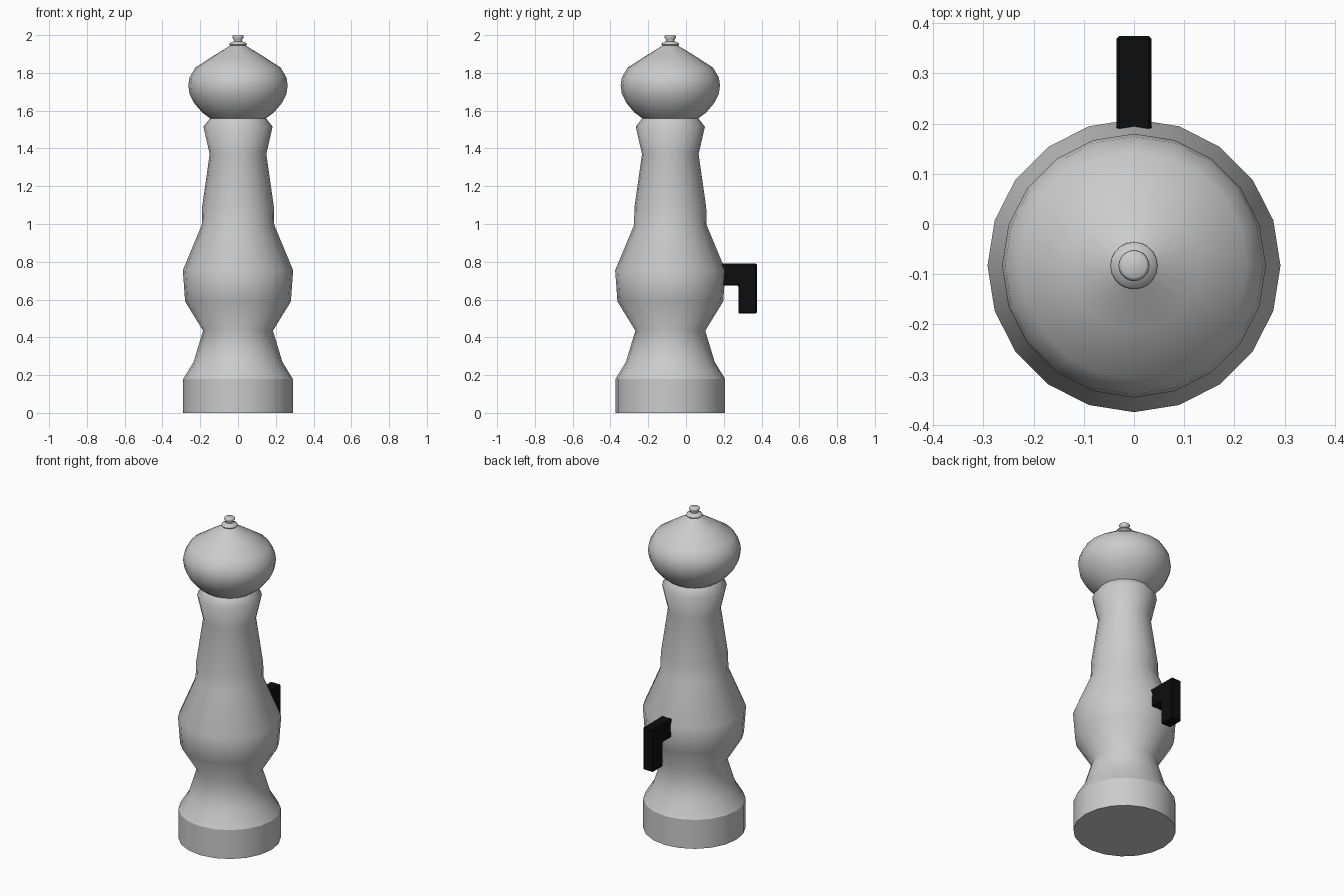
import bpy, bmesh, math

if "Cube" in bpy.data.objects:
    bpy.data.objects.remove(bpy.data.objects["Cube"])

CY = -0.083   # y of the mill's turning axis
SIDES = 20


def shade(obj, angle):
    bpy.ops.object.select_all(action='DESELECT')
    obj.select_set(True)
    bpy.context.view_layer.objects.active = obj
    bpy.ops.object.shade_smooth_by_angle(angle=math.radians(angle))


def make_object(name, bm):
    bmesh.ops.recalc_face_normals(bm, faces=bm.faces)
    mesh = bpy.data.meshes.new(name)
    bm.to_mesh(mesh)
    bm.free()
    obj = bpy.data.objects.new(name, mesh)
    bpy.context.collection.objects.link(obj)
    return obj


def turned(name, profile, cap_bottom=False, cap_top=False, angle=60):
    """Lathe a list of (radius, z) around the axis."""
    bm = bmesh.new()
    rings = []
    for r, z in profile:
        rings.append([bm.verts.new((r * math.cos(a), r * math.sin(a), z))
                      for a in (math.tau * i / SIDES for i in range(SIDES))])
    for low, high in zip(rings, rings[1:]):
        for i in range(SIDES):
            j = (i + 1) % SIDES
            bm.faces.new((low[i], low[j], high[j], high[i]))
    if cap_bottom:
        bm.faces.new(rings[0][::-1])
    if cap_top:
        bm.faces.new(rings[-1])
    obj = make_object(name, bm)
    obj.location.y = CY
    shade(obj, angle)
    return obj


# Straight foot
turned("base", [(0.29, 0), (0.29, 0.18)], cap_bottom=True)

# Turned body
turned("body", [(0.29, 0.18), (0.235, 0.27), (0.185, 0.435), (0.28, 0.59),
                (0.292, 0.755), (0.192, 0.995), (0.19, 1.09), (0.15, 1.37),
                (0.183, 1.515), (0.148, 1.56)])

# Rounded head
turned("head", [(0.146, 1.558), (0.19, 1.59), (0.232, 1.64), (0.257, 1.69),
                (0.263, 1.735), (0.257, 1.775), (0.226, 1.828),
                (0.13, 1.89), (0.035, 1.948)])

# Finial knob
turned("finial", [(0.036, 1.938), (0.047, 1.95), (0.044, 1.958), (0.022, 1.967),
                  (0.022, 1.976), (0.031, 1.988), (0.029, 1.996), (0.024, 2.0)],
       cap_top=True)

# Crank-shaped side handle
bm = bmesh.new()
outline = [(0.18, 0.79), (0.18, 0.675), (0.277, 0.675),
           (0.277, 0.525), (0.375, 0.525), (0.375, 0.79)]
face = bm.faces.new([bm.verts.new((-0.035, y, z)) for y, z in outline])
extruded = bmesh.ops.extrude_face_region(bm, geom=[face])
bmesh.ops.translate(bm, vec=(0.07, 0, 0),
                    verts=[g for g in extruded["geom"] if isinstance(g, bmesh.types.BMVert)])
handle = make_object("handle", bm)
bevel = handle.modifiers.new("Bevel", 'BEVEL')
bevel.width = 0.006
bevel.segments = 1
black = bpy.data.materials.new("black")
black.diffuse_color = (0.004, 0.004, 0.004, 1)
black.use_nodes = True
black.node_tree.nodes["Principled BSDF"].inputs["Base Color"].default_value = black.diffuse_color
handle.data.materials.append(black)
